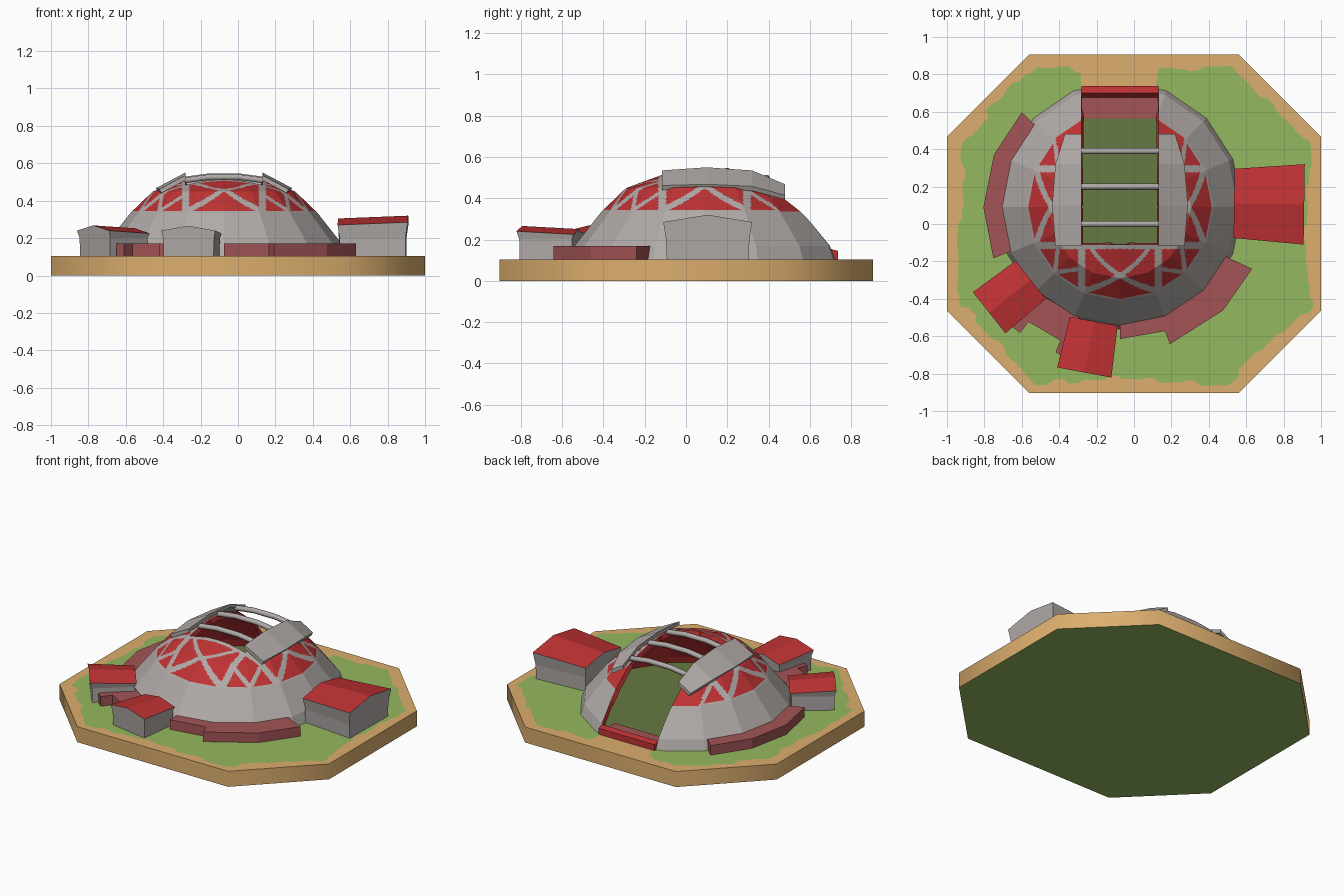
import bpy, bmesh, math, random
from mathutils import Vector

if "Cube" in bpy.data.objects:
    bpy.data.objects.remove(bpy.data.objects["Cube"])

random.seed(4)
CX, CY = -0.075, 0.09          # dome centre
HALF = 0.207                   # half width of the roof slit


def mat(name, r, g, b):
    lin = lambda c: (c / 255 / 12.92) if c < 10 else ((c / 255 + 0.055) / 1.055) ** 2.4
    m = bpy.data.materials.new(name)
    m.diffuse_color = (lin(r), lin(g), lin(b), 1)
    m.use_nodes = True
    m.node_tree.nodes["Principled BSDF"].inputs["Base Color"].default_value = m.diffuse_color
    return m


SAND = mat("sand", 220, 174, 110)
GRASS = mat("grass", 148, 184, 95)
DARK = mat("dark_green", 101, 122, 65)
RED = mat("red", 192, 50, 52)
DULL = mat("dull_red", 164, 84, 86)
GREY = mat("grey", 177, 171, 168)


def make(name, bm, mats, recalc=True, smooth=False):
    if recalc:
        bmesh.ops.recalc_face_normals(bm, faces=bm.faces[:])
    for f in bm.faces:
        f.smooth = f.smooth or smooth
    me = bpy.data.meshes.new(name)
    bm.to_mesh(me)
    bm.free()
    for m in mats:
        me.materials.append(m)
    ob = bpy.data.objects.new(name, me)
    bpy.context.collection.objects.link(ob)
    return ob


def loft(bm, a, b):
    """Closed solid between two matching outlines; returns side faces, caps."""
    va, vb = [bm.verts.new(p) for p in a], [bm.verts.new(p) for p in b]
    n = len(a)
    sides = [bm.faces.new((va[i], va[(i + 1) % n], vb[(i + 1) % n], vb[i])) for i in range(n)]
    return sides, (bm.faces.new(va[::-1]), bm.faces.new(vb))


# Octagonal base: sand sides and top, grass-green underside
octo = [(-.56, .907), (-1, .467), (-1, -.463), (-.56, -.903),
        (.56, -.903), (1, -.463), (1, .467), (.56, .907)]
bm = bmesh.new()
sides, caps = loft(bm, [(x, y, 0) for x, y in octo], [(x, y, .104) for x, y in octo])
caps[0].material_index = 1
for f in sides:
    f.smooth = True
make("base", bm, [SAND, GRASS])

# Ragged grass plate, leaving a sandy path behind the slit
bm = bmesh.new()
ring = []
N = 240
off = 0.06
for i in range(N):
    a = 2 * math.pi * i / N
    c, s = math.cos(a), math.sin(a)
    R = 1 / max(abs(c), abs(s) / .905, (abs(c) + abs(s)) / 1.465)
    if i % 3 == 0:
        off = .072 + .015 * math.sin(7 * a + 1) + random.uniform(-.02, .02)
    R -= max(off, .015)
    x, y = R * c, R * s
    if -.28 < x < .13 and y > 0:
        x, y = x * .72 / y, .72
        x = max(-.28, min(.13, x * 1.2))
    ring.append((x, y))
bm.faces.new([bm.verts.new((x, y, .1055)) for x, y in ring])
make("grass", bm, [GRASS], recalc=False)


def polar(r, deg, z):
    a = math.radians(deg)
    return Vector((CX + r * math.cos(a), CY + r * math.sin(a), z))


# Dark floor inside the dome
bm = bmesh.new()
loft(bm, [polar(.62, k * 22.5, .1) for k in range(16)],
     [polar(.62, k * 22.5, .109) for k in range(16)])
make("inner_floor", bm, [DARK])

# Dome: 16 flat sides, finely divided so the strut pattern can be coloured
prof = [(.655, .1), (.63, .17), (.50, .335), (.38, .45), (.21, .512), (.02, .54)]
steps = [1, 4, 26, 26, 2]
SUB = 20
rows = []
for (p, q, n) in zip(prof, prof[1:], steps):
    rows += [(p[0] + (q[0] - p[0]) * i / n, p[1] + (q[1] - p[1]) * i / n) for i in range(n)]
rows.append(prof[-1])
bm = bmesh.new()
grid = []
for r, z in rows:
    grid.append([bm.verts.new(polar(r, k * 22.5, z).lerp(polar(r, (k + 1) * 22.5, z), j / SUB))
                 for k in range(16) for j in range(SUB)])
n = 16 * SUB
for v in bm.verts:             # the dome is slightly longer towards the back
    if v.co.y > CY:
        v.co.y = CY + (v.co.y - CY) * 1.03
for lo, hi in zip(grid, grid[1:]):
    for i in range(n):
        bm.faces.new((lo[i], lo[(i + 1) % n], hi[(i + 1) % n], hi[i]))
# cut the slit open towards the back
for co, no in (((CX - HALF, 0, 0), (1, 0, 0)), ((CX + HALF, 0, 0), (1, 0, 0)),
               ((0, CY - .2, 0), (0, 1, 0))):
    bmesh.ops.bisect_plane(bm, geom=bm.verts[:] + bm.edges[:] + bm.faces[:], dist=1e-5,
                           plane_co=co, plane_no=no)
gone = [f for f in bm.faces if abs(f.calc_center_median().x - CX) < HALF
        and f.calc_center_median().y > CY - .2]
bmesh.ops.delete(bm, geom=gone, context='FACES')


def is_red(p):
    dx, dy = abs(p.x - CX), abs(p.y - CY)
    if p.y > CY + .33 and dx < .34:                     # plain patch beside the slit
        return p.z > .325
    if p.z < .345:
        return False
    r = math.hypot(dx, dy)
    t = (.49 - r) / .25
    if abs(dx - .205) < .019 or abs(dy - .205) < .019:  # straight ribs
        return False
    q = min(dx, dy)
    if q < .2:                                          # crossing struts
        return abs(q - .2 * abs(1 - 2 * t)) > .025
    return abs(abs(dx - dy) - .3 * t) > .022            # corner struts


for f in bm.faces:
    f.material_index = 1 if is_red(f.calc_center_median()) else 0
dome = make("dome", bm, [GREY, RED], recalc=False)
sol = dome.modifiers.new("shell", 'SOLIDIFY')
sol.thickness = .03
sol.offset = -1
sol.material_offset = 1
sol.material_offset_rim = 1

# Tilted shutter slabs either side of the slit, narrowing at the back
stations = [(-.117, .535, .345, .462), (.1, .55, .363, .468),
            (.32, .535, .345, .458), (.48, .468, .295, .415)]
for side, nm in ((-1, "left_shutter"), (1, "right_shutter")):
    bm = bmesh.new()
    quads = []
    for y, zi, xo, zo in stations:
        quads.append([bm.verts.new((CX + side * x, y, z)) for x, z in
                      ((HALF, zi), (xo, zo), (xo - .01, zo - .022), (HALF, zi - .025))])
    for a, b in zip(quads, quads[1:]):
        for i in range(4):
            bm.faces.new((a[i], a[(i + 1) % 4], b[(i + 1) % 4], b[i]))
    bm.faces.new(quads[0])
    bm.faces.new(quads[-1])
    make(nm, bm, [GREY])

# Arched crossbars over the slit
for k, (y, z) in enumerate(((0, .52), (.2, .525), (.39, .492))):
    cu = bpy.data.curves.new("crossbar", 'CURVE')
    cu.dimensions = '3D'
    cu.bevel_depth = .017
    cu.bevel_resolution = 1
    sp = cu.splines.new('POLY')
    sp.points.add(3)
    for pt, (x, dz) in zip(sp.points, ((-.215, -.012), (-.08, .006), (.08, .006), (.215, -.012))):
        pt.co = (CX + x, y, z + dz, 1)
    cu.materials.append(GREY)
    bpy.context.collection.objects.link(bpy.data.objects.new("crossbar_%d" % (k + 1), cu))

# Doorway sill at the back of the slit: dull inner step, red raised edge
sill = [(.565, .1), (.565, .113), (.675, .113), (.70, .155), (.737, .145), (.737, .1)]
bm = bmesh.new()
sides, _ = loft(bm, [(CX - HALF, y, z) for y, z in sill], [(CX + HALF, y, z) for y, z in sill])
sides[1].material_index = 1
make("back_sill", bm, [RED, DULL])

# Low curved walls hugging the dome
walls = [("left_wall", .73, [136, 157.5, 180, 202]), ("right_wall", .78, [335, 315, 290]),
         ("front_wall", .705, [290, 270]), ("corner_wall", .785, [222, 231, 248]),
         ("corner_stub_a", .86, [228, 231.5]), ("corner_stub_b", .85, [246, 250])]
for nm, ro, angs in walls:
    bm = bmesh.new()
    out = [(ro, a) for a in angs] + [(.625, a) for a in reversed(angs)]
    loft(bm, [polar(r, a, .1) for r, a in out], [polar(r, a, .17) for r, a in out])
    make(nm, bm, [DULL])


# Huts: flared grey walls, gabled red roof
def hut(name, inner, outer, wi, wo, eave, ridge):
    a, b = Vector(inner), Vector(outer)
    d = (b - a).normalized()
    s = Vector((-d.y, d.x))

    def outline(p, w, dz, lean):
        pts = [(-w * .46, .1), (w * .46, .1), (w * .47, .2), (w * .5, eave + dz),
               (0, ridge + dz), (-w * .5, eave + dz), (-w * .47, .2)]
        res = []
        for u, z in pts:
            q = p + s * u + d * (lean if z > .21 else 0)
            res.append((q.x, q.y, z))
        return res
    bm = bmesh.new()
    sides, _ = loft(bm, outline(a, wi, -.015, -.01), outline(b, wo, 0, .012))
    sides[3].material_index = sides[4].material_index = 1
    make(name, bm, [GREY, RED])


hut("right_hut", (.545, .11), (.898, .105), .37, .43, .285, .32)
hut("corner_hut", (-.56, -.305), (-.765, -.467), .26, .28, .24, .268)
hut("front_hut", (-.217, -.53), (-.264, -.782), .26, .295, .24, .266)
